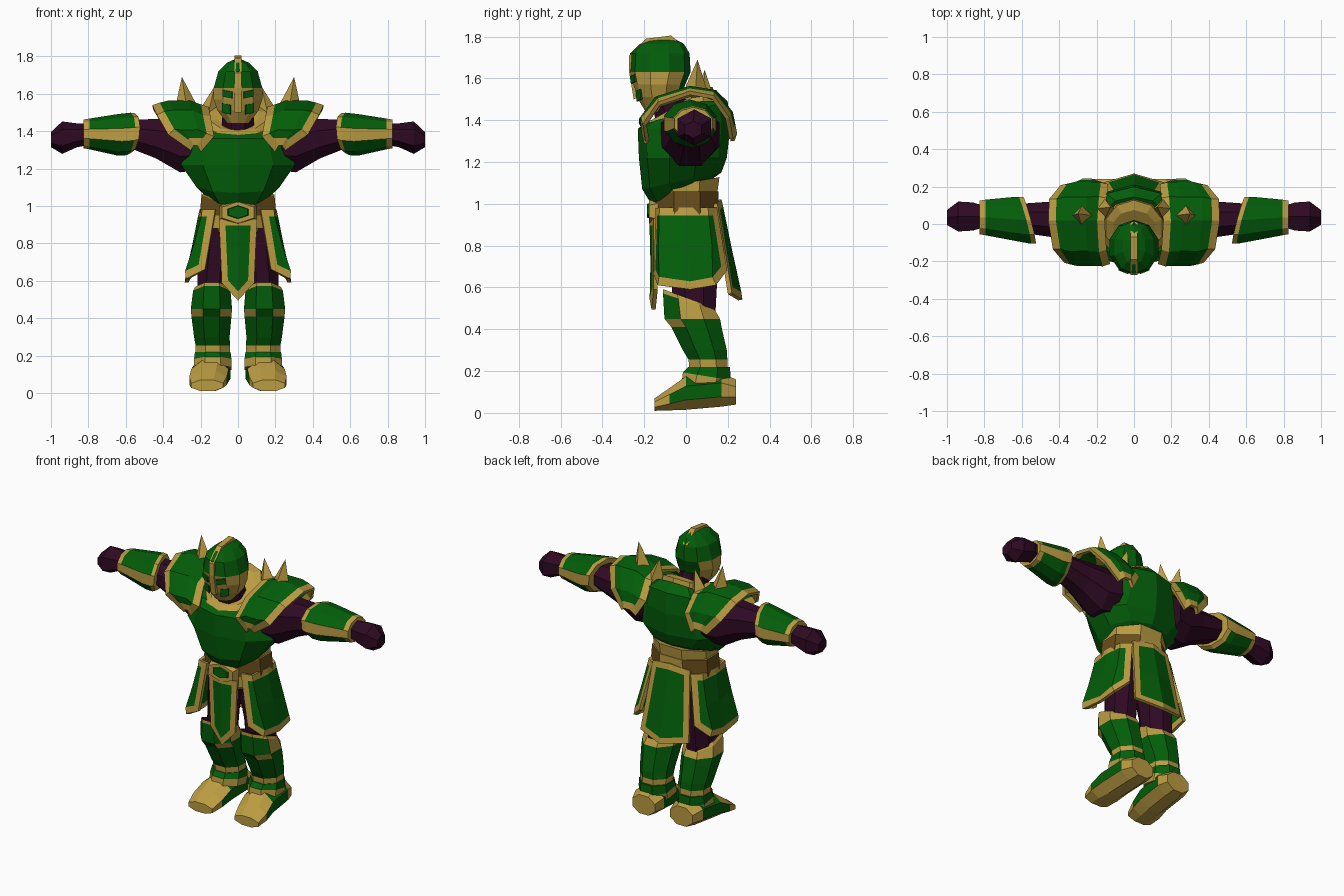
import bpy, bmesh
from math import cos, sin, pi
from mathutils import Vector

cube = bpy.data.objects.get("Cube")
if cube:
    bpy.data.objects.remove(cube)

# Materials
GREEN, GOLD, PURPLE, BROWN = range(4)
MATS = []
for label, col in (("armour green", (0.001, 0.112, 0.003)), ("trim gold", (0.5, 0.335, 0.055)),
                   ("cloth purple", (0.028, 0.003, 0.017)), ("belt brown", (0.14, 0.075, 0.01))):
    m = bpy.data.materials.new(label)
    m.use_nodes = True
    m.diffuse_color = (*col, 1)
    m.node_tree.nodes["Principled BSDF"].inputs["Base Color"].default_value = (*col, 1)
    MATS.append(m)


def finish(name, bm, mirror=False, thickness=0):
    me = bpy.data.meshes.new(name)
    bm.to_mesh(me)
    bm.free()
    ob = bpy.data.objects.new(name, me)
    bpy.context.collection.objects.link(ob)
    for m in MATS:
        me.materials.append(m)
    if thickness:
        s = ob.modifiers.new("Thickness", "SOLIDIFY")
        s.thickness, s.offset = thickness, 0
    if mirror:
        ob.modifiers.new("Mirror", "MIRROR")


def loft(name, axis, rings, bands, n=8, mirror=False, rule=None):
    """Rings are (position, centre a, centre b, radius a, radius b[, tilt b[, tilt a]])."""
    bm = bmesh.new()
    loops = []
    k = 1 / cos(pi / n)
    for ring in rings:
        p, ca, cb, ra, rb, tilt_b, tilt_a = (*ring, 0, 0)[:7]
        loop = []
        for i in range(n):
            t = 2 * pi * (i + 0.5) / n
            a, b = ca + ra * k * cos(t), cb + rb * k * sin(t)
            q = p + tilt_b * sin(t) + tilt_a * cos(t)
            co = {"z": (a, b, q), "x": (q, a, b), "y": (a, q, b)}[axis]
            loop.append(bm.verts.new(co))
        loops.append(loop)
    for j, (lo, hi) in enumerate(zip(loops, loops[1:])):
        for i in range(n):
            f = bm.faces.new((lo[i], lo[(i + 1) % n], hi[(i + 1) % n], hi[i]))
            f.material_index = bands[min(j, len(bands) - 1)]
    bm.faces.new(loops[0][::-1]).material_index = bands[0]
    bm.faces.new(loops[-1]).material_index = bands[-1]
    bmesh.ops.recalc_face_normals(bm, faces=bm.faces[:])
    if rule:
        for f in bm.faces:
            f.material_index = rule(f.calc_center_median(), f.normal, f.material_index)
    finish(name, bm, mirror)


def patch(name, rows, border, mirror=False, thickness=0.02):
    """Green plate through rows of points, with an inset gold border."""
    bm = bmesh.new()
    grid = [[bm.verts.new(p) for p in row] for row in rows]
    for r0, r1 in zip(grid, grid[1:]):
        for i in range(len(r0) - 1):
            bm.faces.new((r0[i], r0[i + 1], r1[i + 1], r1[i]))
    bmesh.ops.recalc_face_normals(bm, faces=bm.faces[:])
    rim = bmesh.ops.inset_region(bm, faces=bm.faces[:], thickness=border,
                                 use_boundary=True, use_even_offset=True)
    for f in rim["faces"]:
        f.material_index = GOLD
    finish(name, bm, mirror, thickness)


def between(top, bottom, steps=2):
    return [[Vector(a).lerp(Vector(b), s / steps) for a, b in zip(top, bottom)]
            for s in range(steps + 1)]


def spike(name, base, tip, radius):
    bm = bmesh.new()
    ring = [bm.verts.new((base[0] + radius * cos(i * pi / 2), base[1] + radius * sin(i * pi / 2), base[2]))
            for i in range(4)]
    apex = bm.verts.new(tip)
    for i in range(4):
        bm.faces.new((ring[i], ring[(i + 1) % 4], apex)).material_index = GOLD
    bm.faces.new(ring[::-1]).material_index = GOLD
    finish(name, bm, True)


def outline(name, points, half_width):
    """Gold side outline in (y, z), extruded across the midline."""
    bm = bmesh.new()
    a, b = [[bm.verts.new((x, y, z)) for y, z in points] for x in (-half_width, half_width)]
    bm.faces.new(a)
    bm.faces.new(b[::-1])
    for i in range(len(a)):
        j = (i + 1) % len(a)
        bm.faces.new((a[i], b[i], b[j], a[j]))
    bmesh.ops.recalc_face_normals(bm, faces=bm.faces[:])
    for f in bm.faces:
        f.material_index = GOLD
    finish(name, bm)


# Torso, waist and belt
def belt_rule(c, nor, m):
    low_front = c.z < .95 and nor.y < -.3
    return GOLD if abs(nor.x) < .5 or low_front else m


loft("chest", "z", [(1.06, 0, -.02, .16, .14, .06), (1.11, 0, -.02, .22, .18, .04),
                    (1.22, 0, -.015, .305, .2), (1.36, 0, -.01, .26, .21), (1.44, 0, .01, .24, .18, .05),
                    (1.46, 0, .03, .16, .11, .08)], [GREEN], n=10)
loft("waist", "z", [(.98, 0, 0, .18, .14), (1.1, 0, .0, .19, .16, .03)], [GOLD])
loft("belt", "z", [(.88, 0, 0, .2, .145), (.95, 0, .005, .205, .15), (1.06, 0, .005, .195, .15)], [BROWN],
     rule=belt_rule)
loft("buckle_rim", "y", [(-.178, 0, .965, .085, .05), (-.13, 0, .965, .1, .065)], [GOLD], n=6)
loft("buckle_gem", "y", [(-.186, 0, .967, .05, .028), (-.17, 0, .967, .06, .034)], [GREEN], n=6)
loft("pelvis", "z", [(.74, 0, .02, .13, .1), (.86, 0, .01, .17, .13), (.92, 0, .01, .19, .14)], [PURPLE, GOLD])

# Skirt plates, tucked under the belt
patch("front_tabard", between([(-.1, -.145, .93), (0, -.165, .93), (.1, -.145, .93)],
                              [(-.085, -.145, .59), (0, -.155, .495), (.085, -.145, .59)]), .034)
patch("back_skirt", between([(-.13, .14, 1.0), (0, .16, 1.02), (.13, .14, 1.0)],
                            [(-.17, .21, .57), (0, .26, .54), (.17, .21, .57)]), .036)
patch("side_skirts", between([(.12, -.135, .98), (.185, -.12, .98), (.196, 0, .98), (.185, .1, .98),
                              (.13, .14, .98)],
                             [(.175, -.145, .66), (.27, -.13, .61), (.275, .02, .59), (.265, .14, .61),
                              (.19, .19, .68)]), .038, True)


# Legs, with gold knee trim at the back and on the front corners
def knee_rule(c, nor, m):
    if .4 < c.z < .455:
        return GOLD if nor.y < -.3 and abs(nor.x) > .4 else GREEN
    if .455 < c.z < .54:
        return GREEN if nor.y < -.3 else GOLD
    return m


loft("thighs", "z", [(.46, .14, .04, .08, .1), (.65, .13, .04, .085, .11), (.9, .1, .02, .09, .12)],
     [PURPLE], mirror=True)
loft("greaves", "z", [(.17, .135, .11, .09, .09), (.255, .135, .105, .092, .093), (.3, .14, .09, .095, .105),
                      (.41, .142, .05, .107, .12), (.45, .142, .03, .11, .133), (.53, .14, .015, .1, .125, -.045),
                      (.55, .14, .005, .09, .115, -.045)],
     [GOLD, GREEN, GREEN, GREEN, GREEN, GOLD, PURPLE], mirror=True, rule=knee_rule)


# Boots: ankle cuff and wedge foot
def foot_rule(c, nor, m):
    return GOLD if nor.z < -.4 or (nor.z > .6 and c.y < .0) else m


loft("boot_cuffs", "z", [(.13, .135, .09, .1, .11, -.02), (.175, .135, .1, .1, .115, -.02),
                         (.22, .135, .11, .095, .1)], [GOLD, GREEN], mirror=True)
loft("feet", "y", [(-.15, .165, .04, .085, .03), (-.08, .16, .065, .1, .053), (.0, .15, .095, .1, .08),
                   (.17, .14, .11, .1, .08), (.24, .135, .1, .08, .06)],
     [GOLD, GREEN, GREEN, GOLD], mirror=True, rule=foot_rule)

# Arms
loft("upper_arms", "x", [(.22, .02, 1.33, .14, .14), (.31, .02, 1.325, .125, .145), (.44, .025, 1.36, .095, .105),
                         (.58, .03, 1.385, .08, .075)], [PURPLE], mirror=True)
loft("forearm_guards", "x", [(.56, .02, 1.39, .125, .1, -.01, .035), (.585, .02, 1.385, .125, .108, -.01, .035),
                             (.64, .025, 1.38, .118, .106, 0, .02), (.795, .035, 1.385, .095, .078),
                             (.825, .035, 1.385, .09, .073)],
     [GOLD, GREEN, GREEN, GOLD], n=10, mirror=True,
     rule=lambda c, nor, m: GOLD if abs(nor.y) > .88 else m)
loft("fists", "x", [(.78, .04, 1.385, .05, .05), (.86, .04, 1.378, .075, .055), (.94, .04, 1.365, .08, .075),
                    (1.0, .035, 1.355, .04, .035)], [PURPLE], n=6, mirror=True)

# Shoulder plates arch from front to back over each arm
rows = []
for y, z, x0, x1 in ((-.2, 1.32, .2, .25), (-.215, 1.4, .13, .37), (-.14, 1.5, .15, .43), (.02, 1.55, .16, .455),
                     (.14, 1.53, .15, .45), (.215, 1.43, .14, .39), (.235, 1.33, .2, .3)):
    w = x1 - x0
    rows.append([(x0, y * .95, z - .03), (x0 + w * .35, y, z + .005), (x0 + w * .7, y, z + .005),
                 (x1, y * .92, z - .02)])
patch("shoulder_plates", rows, .042, True, .02)
spike("shoulder_spikes", (.275, .045, 1.53), (.3, .055, 1.69), .06)
spike("collar_spikes", (.16, .08, 1.49), (.125, .09, 1.64), .06)

# Collar, low at the front and closed up to the nape, and neck
loft("collar", "z", [(1.43, 0, -.03, .17, .165, .05), (1.48, 0, -.02, .15, .14, .08),
                     (1.485, 0, -.02, .11, .09, .07)], [GOLD], n=10)
loft("neck", "z", [(1.38, 0, -.04, .09, .1), (1.54, 0, -.1, .08, .08)], [PURPLE])


# Helmet with a gold face, crest, eye and cheek plates
def helmet_rule(c, nor, m):
    return GREEN if c.y > -.04 else m


loft("helmet", "z", [(1.44, 0, -.14, .055, .05), (1.51, 0, -.13, .11, .1), (1.57, 0, -.13, .13, .12),
                     (1.63, 0, -.125, .13, .14), (1.72, 0, -.125, .105, .135), (1.765, 0, -.115, .06, .1),
                     (1.785, 0, -.11, .015, .06)],
     [GOLD, GOLD, GOLD, GREEN], n=10, rule=helmet_rule)
outline("helmet_crest", [(-.25, 1.5), (-.272, 1.63), (-.272, 1.71), (-.19, 1.79), (-.07, 1.805), (.01, 1.73),
                         (-.05, 1.7), (-.2, 1.7), (-.2, 1.52)], .018)
for label, front, z0, z1, xa, xb in (("eye_plates", -.26, 1.575, 1.61, .03, .08),
                                     ("cheek_plates", -.232, 1.49, 1.54, .04, .085)):
    bm = bmesh.new()
    quad = [(xa, front, z0), (xb, front + .02, z0 + .01), (xb, front + .015, z1 + .01), (xa, front - .005, z1)]
    bm.faces.new([bm.verts.new(p) for p in quad]).material_index = GREEN
    finish(label, bm, True, .008)
